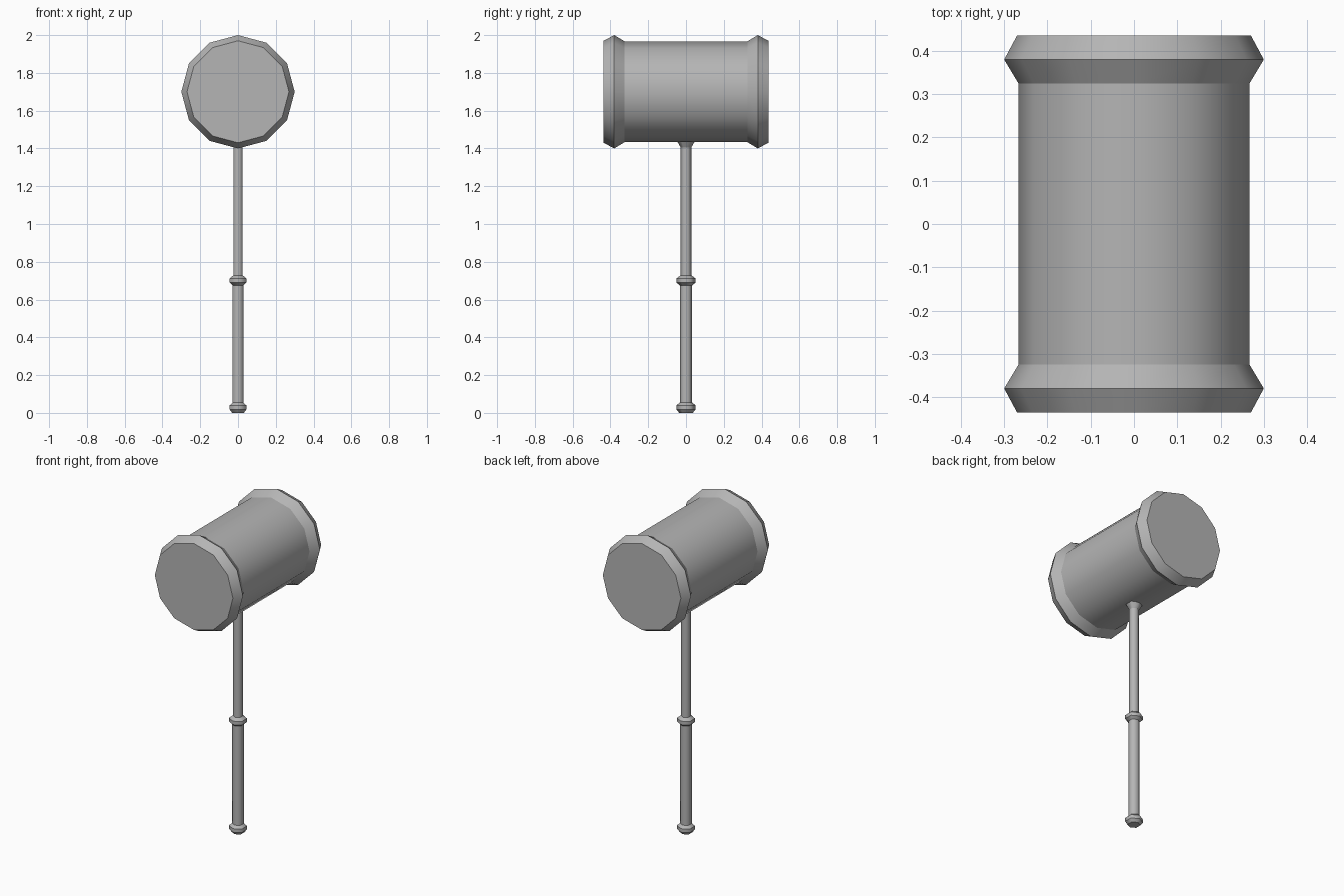
import bpy, bmesh
from math import cos, sin, pi
from mathutils import Matrix

if "Cube" in bpy.data.objects:
    bpy.data.objects.remove(bpy.data.objects["Cube"])

grey = bpy.data.materials.new("dark_grey")
grey.diffuse_color = (0.46, 0.46, 0.46, 1)
grey.use_nodes = True
grey.node_tree.nodes["Principled BSDF"].inputs["Base Color"].default_value = grey.diffuse_color


def lathe(name, profile, sides, start, matrix=None):
    """Closed turned part from (radius, height) pairs, with crisp profile rings."""
    bm = bmesh.new()
    rings = []
    for r, h in profile:
        angles = [start + 2 * pi * i / sides for i in range(sides)]
        rings.append([bm.verts.new((r * cos(a), r * sin(a), h)) for a in angles])
    for low, high in zip(rings, rings[1:]):
        for i in range(sides):
            j = (i + 1) % sides
            bm.faces.new((low[i], low[j], high[j], high[i])).smooth = True
    bm.faces.new(rings[0][::-1])
    bm.faces.new(rings[-1])
    for ring in rings:
        for i in range(sides):
            bm.edges.get((ring[i], ring[(i + 1) % sides])).smooth = False
    if matrix:
        bm.transform(matrix)
    bmesh.ops.recalc_face_normals(bm, faces=bm.faces)
    mesh = bpy.data.meshes.new(name)
    bm.to_mesh(mesh)
    bm.free()
    mesh.materials.append(grey)
    obj = bpy.data.objects.new(name, mesh)
    bpy.context.collection.objects.link(obj)
    return obj


# Twelve-sided head lying along y, with a flared band at each end
half = [(0.267, 0.325), (0.30, 0.38), (0.27, 0.436)]
head_profile = [(r, -h) for r, h in reversed(half)] + half
lathe("mallet_head", head_profile, 12, 0,
      Matrix.Translation((0, 0, 1.70)) @ Matrix.Rotation(pi / 2, 4, 'X'))

# Six-sided handle: pommel, grip, collar, shaft and flare under the head
handle_profile = [
    (0.036, 0.0), (0.051, 0.018), (0.051, 0.040), (0.033, 0.055),
    (0.033, 0.675), (0.051, 0.690), (0.051, 0.712), (0.029, 0.728),
    (0.028, 1.405), (0.047, 1.438),
]
lathe("handle", handle_profile, 6, pi / 2)
